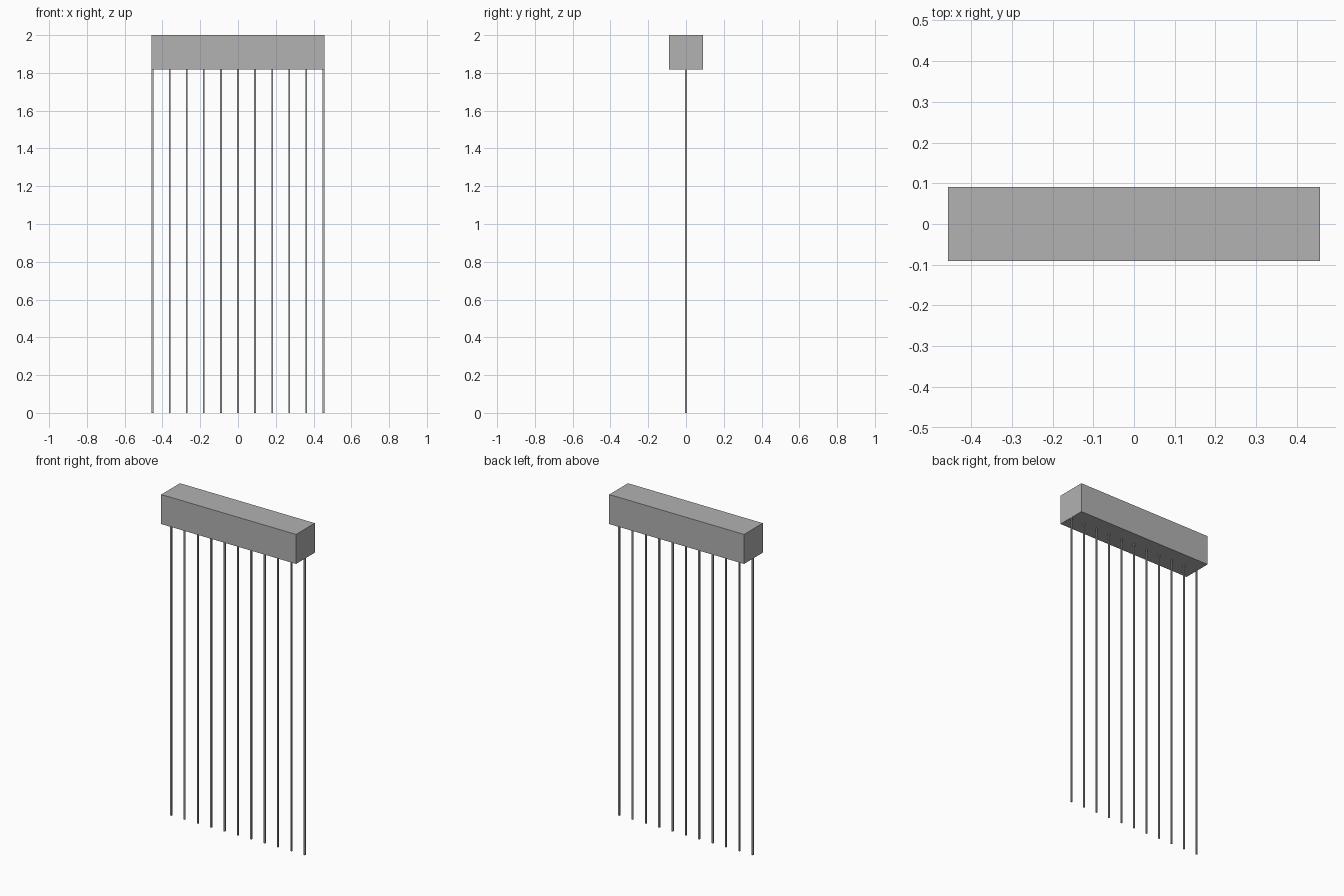
import bpy

cube = bpy.data.objects.get("Cube")
if cube:
    bpy.data.objects.remove(cube, do_unlink=True)

UNIT = 2 / 2.21          # scale so the full height is 2
ROD_COUNT = 11
SPACING = 0.1 * UNIT
THICK = 0.01 * UNIT
BEAM = 0.2 * UNIT
ROD_HEIGHT = 2 - BEAM

# Single grey material
grey = bpy.data.materials.new("grey")
grey.use_nodes = True
colour = (0.445, 0.445, 0.445, 1)
grey.diffuse_color = colour
grey.node_tree.nodes["Principled BSDF"].inputs["Base Color"].default_value = colour


def add_box(name, size, centre):
    bpy.ops.mesh.primitive_cube_add(size=1, location=centre)
    box = bpy.context.object
    box.name = name
    box.scale = size
    bpy.ops.object.transform_apply(location=False, rotation=False, scale=True)
    box.data.materials.append(grey)
    return box


# Top beam, flush with the outer rods
length = (ROD_COUNT - 1) * SPACING + THICK
add_box("top_beam", (length, BEAM, BEAM), (0, 0, 2 - BEAM / 2))

# Row of thin square rods hanging below the beam
for i in range(ROD_COUNT):
    x = (i - (ROD_COUNT - 1) / 2) * SPACING
    add_box(f"rod_{i + 1}", (THICK, THICK, ROD_HEIGHT), (x, 0, ROD_HEIGHT / 2))
